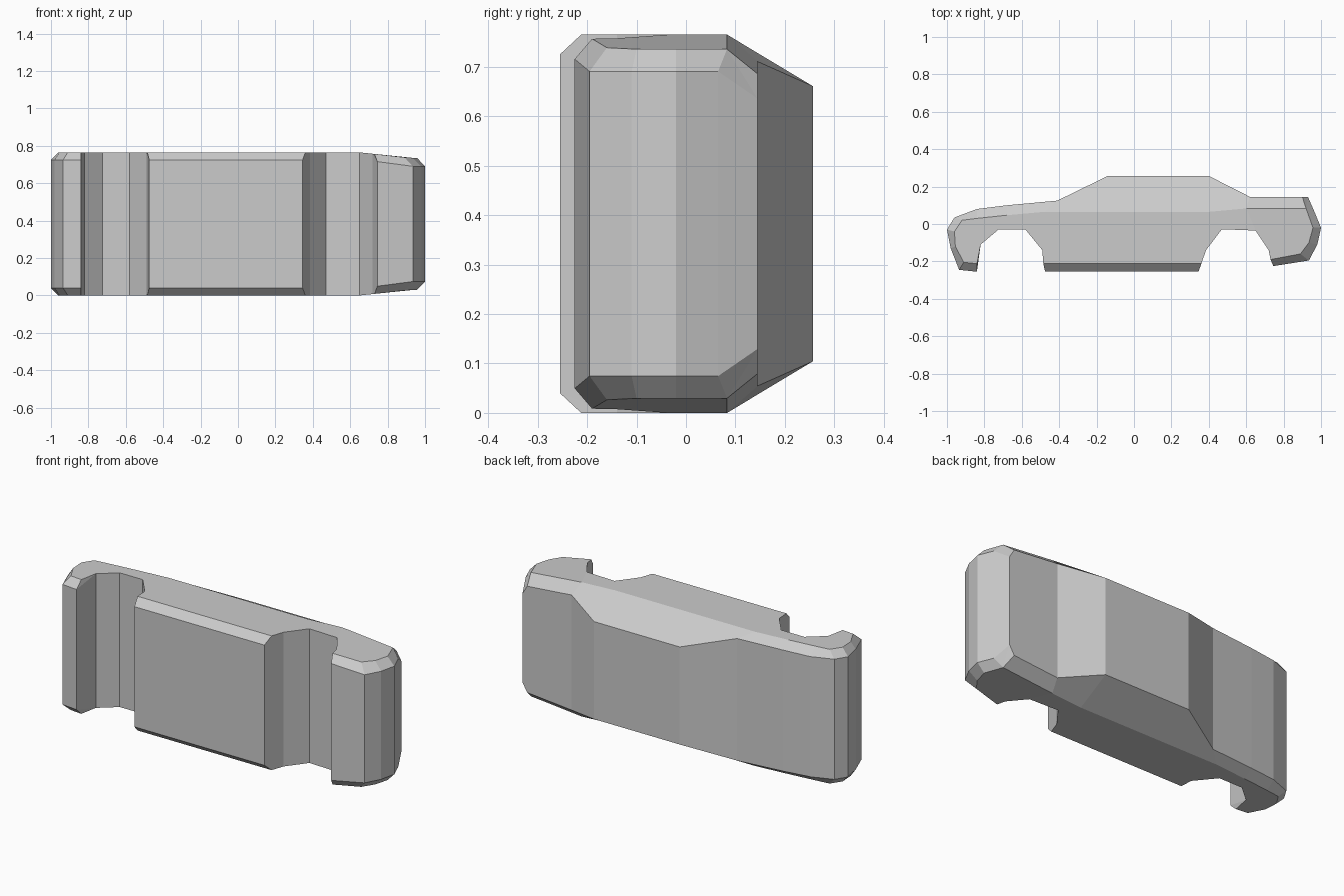
import bpy, bmesh

if "Cube" in bpy.data.objects:
    bpy.data.objects.remove(bpy.data.objects["Cube"])

H = 0.3825          # half width of the body side
E = H - 0.04        # half width at the chamfered outline

# Each row: outline point (x, y, half width), side panel point (x, y, half width)
# Nose, bonnet, roof, boot and tail
upper = [
    (-.935, -.245, E, -.91, -.205, H),
    (-.98, -.13, E, -.955, -.12, H),
    (-1, -.03, E, -.96, -.04, H),
    (-.96, .035, E, -.92, .02, H),
    (-.84, .08, E, -.84, .03, H),
    (-.68, .1, .345, -.68, .047, H),
    (-.41, .125, .348, -.48, .065, H),
    (-.14, .257, .278, -.14, .065, H),
    (.4, .257, .278, .4, .065, H),
    (.62, .145, .328, .6, .083, H),
    (.9, .145, .303, .92, .083, .353),
    (.93, .145, .253, .92, .083, .353),
    (.965, .065, .308, .92, .083, .353),
    (1, -.02, .308, .957, -.02, .353),
    (.98, -.11, .308, .935, -.1, .353),
    (.935, -.195, .308, .89, -.16, .356),
    (.745, -.225, .333, .73, -.19, .374),
]


def arch(points):
    """Wheel arch rows, where outline and side panel share points."""
    return [(x, y, h, x, y, h) for x, y, h in points]


rear_arch = arch([(.72, -.14, .375), (.65, -.035, H), (.47, -.028, H), (.385, -.14, H)])
sill = [(.345, -.255, E, .36, -.212, H), (-.475, -.255, E, -.485, -.212, H)]
front_arch = arch([(-.49, -.14, H), (-.58, -.03, H), (-.725, -.03, H), (-.82, -.11, H)])
lip = [(-.84, -.255, E, -.84, -.212, H)]
rows = upper + rear_arch + sill + front_arch + lip
n = len(rows)

bm = bmesh.new()
outline, side = {}, {}
for s in (1, -1):
    outline[s] = [bm.verts.new((r[0], r[1], H + s * r[2])) for r in rows]
    side[s] = [bm.verts.new((r[3], r[4], H + s * r[5])) for r in rows]

# Strip across the width, plus chamfer bands on both sides
for i in range(n):
    j = (i + 1) % n
    bm.faces.new((outline[1][i], outline[1][j], outline[-1][j], outline[-1][i]))
    for s in (1, -1):
        bm.faces.new((outline[s][i], side[s][i], side[s][j], outline[s][j]))

# Side panels, split where the tail begins to taper
belt, top_of_arch = 9, len(upper) + 1
for s in (1, -1):
    bm.faces.new(side[s][belt:top_of_arch + 1])
    bm.faces.new(side[s][top_of_arch:] + side[s][:belt + 1])

bmesh.ops.remove_doubles(bm, verts=bm.verts[:], dist=0.0005)
bmesh.ops.recalc_face_normals(bm, faces=bm.faces[:])
mesh = bpy.data.meshes.new("car_body")
bm.to_mesh(mesh)
bm.free()
body = bpy.data.objects.new("car_body", mesh)
bpy.context.collection.objects.link(body)
